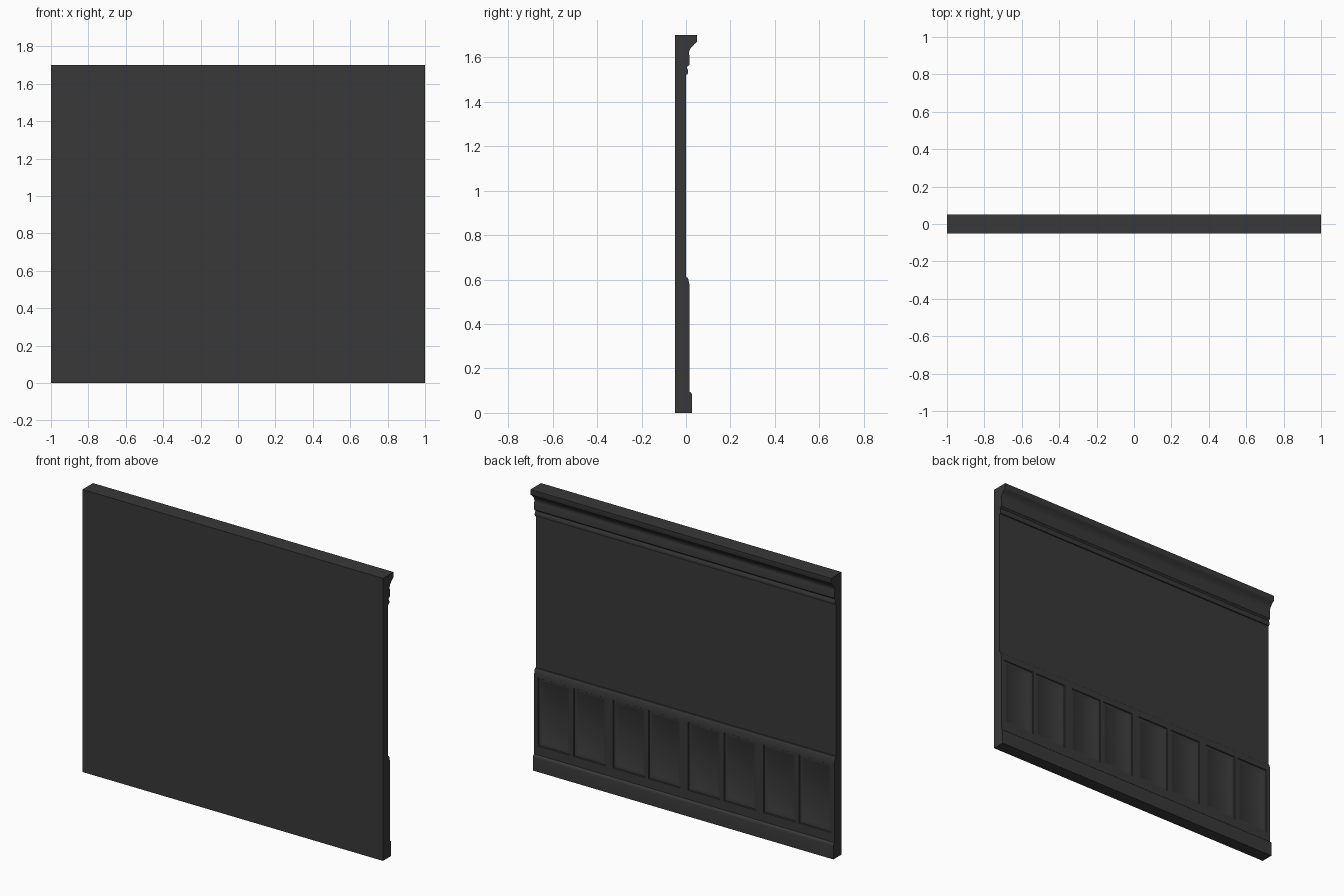
import bpy, bmesh
from mathutils import Vector

if "Cube" in bpy.data.objects:
    bpy.data.objects.remove(bpy.data.objects["Cube"])

HALF = 1.0                    # half wall length
FACE = 0.015                  # depth of the wainscot face
STILE, MULLION = 0.05, 0.024  # wide stile between pairs, thin one inside a pair
Z0, Z1 = 0.15, 0.56           # panel opening heights

# Side profile (y, z), from the bottom back corner round to the top back corner
profile = [
    (-0.05, 0.0), (0.027, 0.0),
    # baseboard top moulding
    (0.027, 0.08), (0.025, 0.089), (0.021, 0.093), (0.015, 0.096),
    # wainscot face and cap rail
    (FACE, 0.582), (0.012, 0.592), (0.010, 0.603), (0.006, 0.609), (0.0, 0.611),
    # upper wall and picture bead
    (0.0, 1.522), (0.006, 1.523), (0.010, 1.530), (0.010, 1.541),
    (0.006, 1.548), (0.004, 1.556), (0.009, 1.561),
    # crown frieze, cove and top fillet
    (0.015, 1.565), (0.015, 1.61), (0.013, 1.615), (0.015, 1.628),
    (0.020, 1.640), (0.029, 1.650), (0.038, 1.660), (0.048, 1.667), (0.05, 1.672),
    (0.05, 1.7), (-0.05, 1.7),
]

bm = bmesh.new()

# Extrude the wall profile along x
end = bm.faces.new([bm.verts.new((-HALF, y, z)) for y, z in profile])
ext = bmesh.ops.extrude_face_region(bm, geom=[end], use_keep_orig=True)
bmesh.ops.translate(bm, vec=(2 * HALF, 0, 0),
                    verts=[g for g in ext["geom"] if isinstance(g, bmesh.types.BMVert)])
bmesh.ops.recalc_face_normals(bm, faces=bm.faces)


def wainscot_faces():
    return [f for f in bm.faces if f.normal.y > 0.99
            and 0.09 < f.calc_center_median().z < 0.59
            and abs(f.calc_center_median().y - FACE) < 0.001]


def cut(co, no):
    faces = wainscot_faces()
    geom = list({e for f in faces for e in f.edges} | {v for f in faces for v in f.verts}) + faces
    bmesh.ops.bisect_plane(bm, geom=geom, plane_co=co, plane_no=no, dist=1e-5)


# Openings: four pairs of panels
openings = []
for i in range(4):
    left = -HALF + i * 0.5
    mid = left + 0.25
    openings += [(left + STILE / 2, mid - MULLION / 2), (mid + MULLION / 2, left + 0.5 - STILE / 2)]

# Cut rails and stiles into the wainscot face
for z in (Z0, Z1):
    cut(Vector((0, 0, z)), Vector((0, 0, 1)))
for pair in openings:
    for x in pair:
        cut(Vector((x, 0, 0)), Vector((1, 0, 0)))

# Sink a stepped moulding into every panel opening
panels = []
for f in wainscot_faces():
    c = f.calc_center_median()
    if Z0 < c.z < Z1 and any(a < c.x < b for a, b in openings):
        panels.append(f)
for thickness, depth in ((0.003, -0.005), (0.008, 0.0), (0.012, -0.007)):
    bmesh.ops.inset_individual(bm, faces=panels, thickness=thickness, depth=depth,
                               use_even_offset=True)

me = bpy.data.meshes.new("panelled_wall")
bm.to_mesh(me)
bm.free()
wall = bpy.data.objects.new("panelled_wall", me)
bpy.context.collection.objects.link(wall)

# Dark painted finish
paint = bpy.data.materials.new("dark_paint")
paint.diffuse_color = (0.04, 0.04, 0.04, 1)
paint.use_nodes = True
paint.node_tree.nodes["Principled BSDF"].inputs["Base Color"].default_value = paint.diffuse_color
me.materials.append(paint)

# Smooth the mouldings, keep the arrises sharp
bpy.context.view_layer.objects.active = wall
wall.select_set(True)
bpy.ops.object.shade_smooth_by_angle(angle=0.6)
